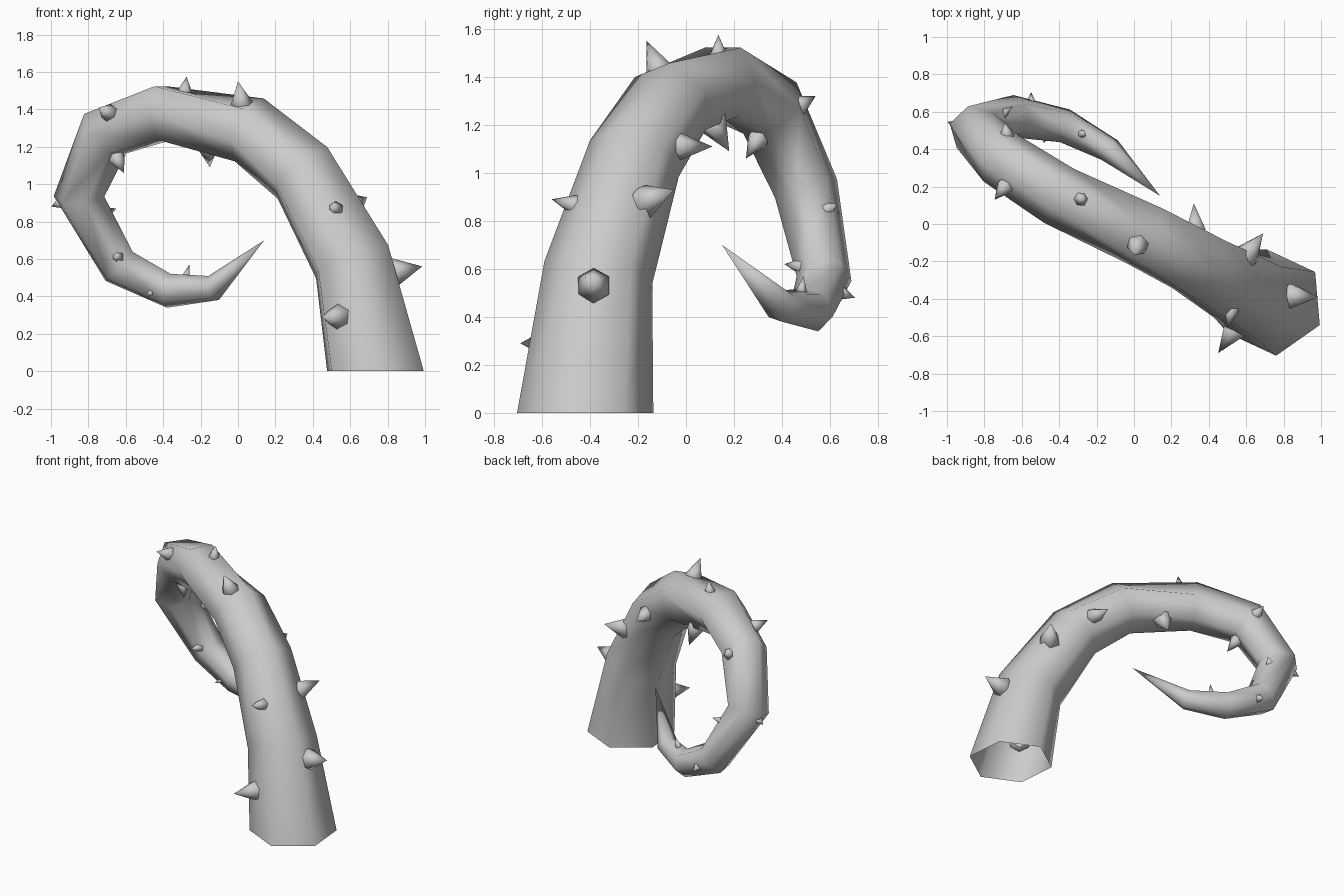
import bpy, bmesh, math
from mathutils import Vector, Matrix

cube = bpy.data.objects.get("Cube")
if cube:
    bpy.data.objects.remove(cube, do_unlink=True)

grey = bpy.data.materials.new("plain grey")
grey.use_nodes = True
COLOUR = (0.6, 0.6, 0.6, 1)
grey.diffuse_color = COLOUR
grey.node_tree.nodes["Principled BSDF"].inputs["Base Color"].default_value = COLOUR


def finish(bm, name):
    for f in bm.faces:
        f.smooth = True
    mesh = bpy.data.meshes.new(name)
    bm.to_mesh(mesh)
    bm.free()
    mesh.materials.append(grey)
    ob = bpy.data.objects.new(name, mesh)
    bpy.context.collection.objects.link(ob)
    return ob


# Centre line of the stem: x, y, z, radius, twist in degrees
PATH = [
    (.735, -.42, 0, .285, 0),
    (.61, -.365, .585, .23, 0),
    (.345, -.215, 1.06, .2, 0),
    (.06, -.065, 1.29, .185, -8),
    (-.4, .15, 1.38, .165, -28),
    (-.71, .35, 1.27, .155, -30),
    (-.85, .5, .935, .14, -30),
    (-.635, .575, .56, .115, -30),
    (-.37, .525, .43, .095, -30),
    (-.13, .395, .445, .07, -30),
]
TIP = Vector((.14, .15, .7))
SIDES = 6


def build_stem():
    bm = bmesh.new()
    pts = [Vector(p[:3]) for p in PATH] + [TIP]
    tangent = Vector((0, 0, 1))
    angle = math.radians(-25)
    normal = Vector((math.cos(angle), math.sin(angle), 0))
    rings = []
    for i, (x, y, z, radius, twist) in enumerate(PATH):
        if i:
            new = ((pts[i] - pts[i - 1]).normalized()
                   + (pts[i + 1] - pts[i]).normalized()).normalized()
            normal = tangent.rotation_difference(new) @ normal
            tangent = new
        ring = []
        for k in range(SIDES):
            # positive twist leans towards the front
            turn = Matrix.Rotation(math.tau * k / SIDES - math.radians(twist), 3, tangent)
            ring.append(bm.verts.new(pts[i] + turn @ normal * radius))
        rings.append(ring)
    for a, b in zip(rings, rings[1:]):
        for k in range(SIDES):
            n = (k + 1) % SIDES
            bm.faces.new((a[k], a[n], b[n], b[k]))
    tip = bm.verts.new(TIP)
    for k in range(SIDES):
        bm.faces.new((rings[-1][k], rings[-1][(k + 1) % SIDES], tip))
    return finish(bm, "curled_stem")


# Thorns: root point, tip point, root radius
THORNS = [
    ((.84, -.385, .53), (.985, -.39, .56), .075),
    ((.54, -.56, .29), (.45, -.69, .29), .075),
    ((.52, -.46, .865), (.5, -.56, .89), .045),
    ((.6, -.17, .88), (.69, -.05, .93), .075),
    ((.33, -.03, 1.11), (.32, .11, 1.11), .06),
    ((.02, -.11, 1.42), (0, -.165, 1.55), .065),
    ((-.285, .135, 1.49), (-.275, .135, 1.575), .042),
    ((-.16, .11, 1.21), (-.15, .18, 1.09), .065),
    ((-.65, .3, 1.14), (-.61, .25, 1.06), .048),
    ((-.69, .2, 1.38), (-.745, .13, 1.41), .05),
    ((-.68, .47, 1.28), (-.69, .54, 1.32), .045),
    ((-.72, .575, .84), (-.65, .63, .87), .04),
    ((-.95, .53, .9), (-.998, .545, .88), .03),
    ((-.645, .48, .61), (-.66, .41, .62), .035),
    ((-.28, .48, .5), (-.26, .49, .57), .026),
    ((-.55, .645, .5), (-.55, .705, .48), .03),
    ((-.46, .49, .42), (-.485, .43, .415), .025),
]


def build_thorn(number, root, tip, radius):
    root, tip = Vector(root), Vector(tip)
    axis = tip - root
    bm = bmesh.new()
    bmesh.ops.create_cone(bm, segments=6, radius1=radius, radius2=0,
                          depth=axis.length, cap_ends=False)
    bmesh.ops.remove_doubles(bm, verts=bm.verts, dist=.0001)
    # small tapered foot below the cone
    rim = [e for e in bm.edges if e.is_boundary]
    foot = bmesh.ops.extrude_edge_only(bm, edges=rim)["geom"]
    for v in foot:
        if isinstance(v, bmesh.types.BMVert):
            v.co.x *= .75
            v.co.y *= .75
            v.co.z -= radius * .4
    bmesh.ops.recalc_face_normals(bm, faces=bm.faces)
    place = Matrix.Translation((root + tip) / 2) @ axis.to_track_quat("Z", "Y").to_matrix().to_4x4()
    bm.transform(place)
    return finish(bm, f"thorn_{number}")


build_stem()
for number, thorn in enumerate(THORNS, 1):
    build_thorn(number, *thorn)
